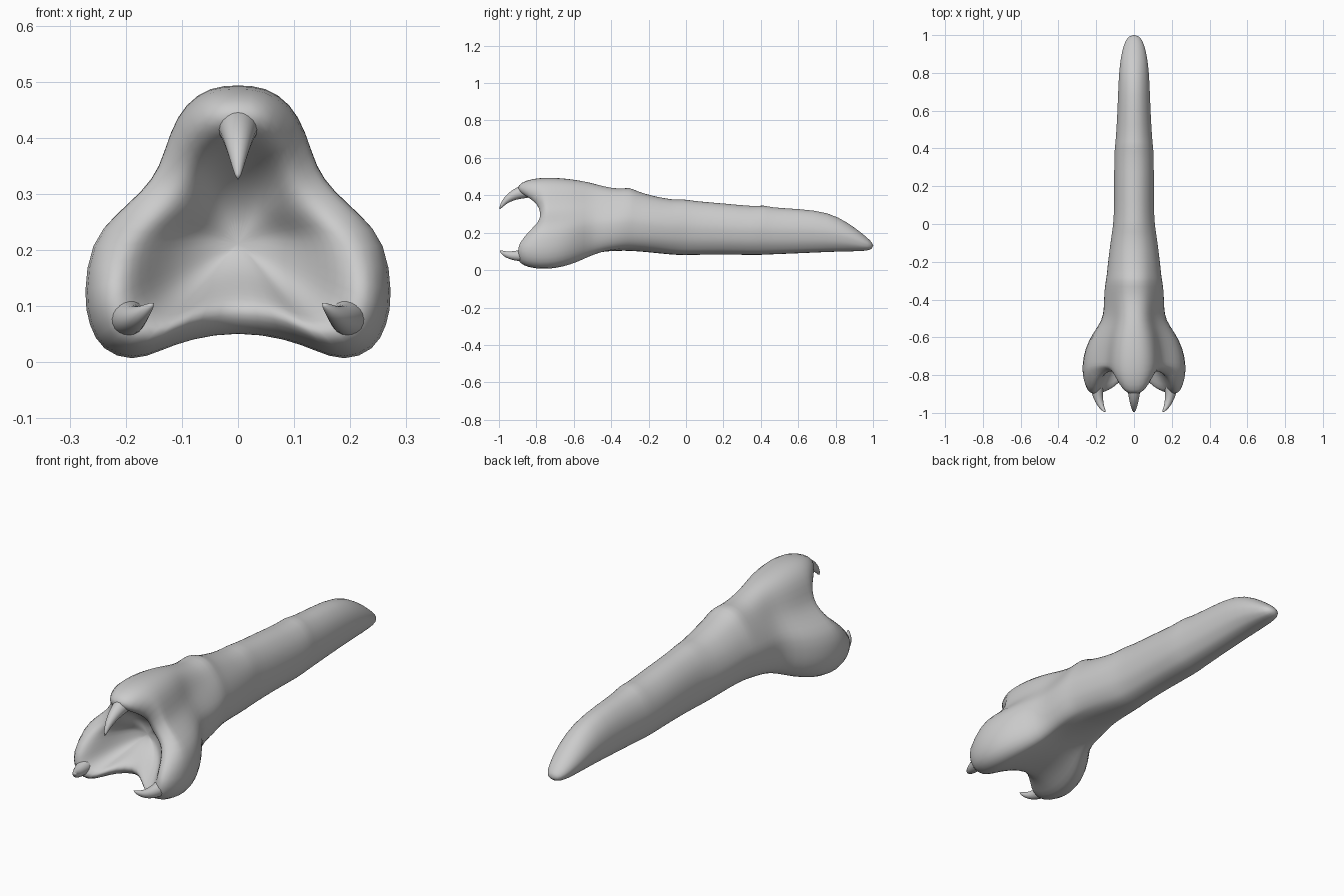
import bpy, bmesh, math
from mathutils import Vector

if "Cube" in bpy.data.objects:
    bpy.data.objects.remove(bpy.data.objects["Cube"])

grey = bpy.data.materials.new("pale grey")
grey.diffuse_color = (0.6, 0.6, 0.6, 1)
grey.use_nodes = True
grey.node_tree.nodes["Principled BSDF"].inputs["Base Color"].default_value = grey.diffuse_color

# body stations: y, half width, bottom z, top z, three-lobed share
STATIONS = [
    (0.99, 0.035, 0.108, 0.155, 0), (0.95, 0.055, 0.10, 0.19, 0),
    (0.87, 0.074, 0.098, 0.252, 0), (0.76, 0.083, 0.094, 0.312, 0),
    (0.60, 0.088, 0.086, 0.328, 0), (0.45, 0.097, 0.08, 0.335, 0),
    (0.42, 0.101, 0.078, 0.349, 0), (0.36, 0.106, 0.076, 0.340, 0),
    (0.20, 0.106, 0.08, 0.358, 0), (0.05, 0.107, 0.077, 0.368, 0),
    (-0.01, 0.112, 0.075, 0.381, 0), (-0.07, 0.122, 0.077, 0.374, 0),
    (-0.20, 0.140, 0.088, 0.402, 0.1), (-0.27, 0.147, 0.09, 0.425, 0.2),
    (-0.30, 0.153, 0.09, 0.444, 0.25), (-0.36, 0.163, 0.088, 0.433, 0.35),
    (-0.44, 0.163, 0.078, 0.448, 0.5), (-0.51, 0.172, 0.056, 0.468, 0.65),
    (-0.58, 0.225, 0.028, 0.482, 0.82), (-0.66, 0.263, 0.008, 0.492, 0.95),
    (-0.74, 0.278, -0.002, 0.496, 1),
]
# right half of the three-lobed outline, top to bottom (x, z)
OUTLINE = [(0, .493), (.05, .49), (.095, .46), (.122, .41), (.14, .345),
           (.17, .305), (.22, .262), (.265, .215), (.278, .12), (.268, .065),
           (.245, .02), (.19, .0), (.14, .02), (.085, .042), (0, .055)]
LOOP = OUTLINE + [(-x, z) for x, z in OUTLINE[-2:0:-1]]
N = len(LOOP)
CENTRE = Vector((0, 0.22))


def lobe(x, z):
    """1 in the middle of a jaw lobe, 0 on the web between lobes."""
    a = math.degrees(math.atan2(z - CENTRE.y, abs(x)))
    d = min(abs(a - 90) / 42, abs(a + 32) / 52)
    t = max(0, 1 - d)
    return min(1, t * t * (3 - 2 * t) * 1.25)


def section(y, hw, z0, z1, w):
    """Blend from an ellipse to the three-lobed outline."""
    pts = []
    for x, z in LOOP:
        u, v = x / 0.278, (z - 0.2465) / 0.2465
        a = math.atan2(z - CENTRE.y, x)
        u = u * w + math.cos(a) * (1 - w)
        v = v * w + math.sin(a) * (1 - w)
        pts.append((u * hw, y, (z0 + z1) / 2 + v * (z1 - z0) / 2))
    return pts


# rings over the lip and into the maw: scale, y on lobe, y on web
MAW = [(0.99, -0.82, -0.755), (0.91, -0.885, -0.768), (0.80, -0.905, -0.78),
       (0.69, -0.88, -0.78), (0.58, -0.815, -0.765), (0.46, -0.755, -0.735),
       (0.32, -0.71, -0.70), (0.16, -0.68, -0.68)]


def maw_section(s, y_lobe, y_web):
    pts = []
    for x, z in LOOP:
        k = lobe(x, z)
        p = CENTRE + (Vector((x, z)) - CENTRE) * s
        pts.append((p.x, y_web + (y_lobe - y_web) * k, p.y))
    return pts


def loft(name, rings, start, end):
    """Skin closed rings and finish both ends with a fan to a point."""
    bm = bmesh.new()
    vs = [[bm.verts.new(p) for p in r] for r in rings]
    n = len(vs[0])
    for a, b in zip(vs, vs[1:]):
        for i in range(n):
            j = (i + 1) % n
            bm.faces.new((a[i], a[j], b[j], b[i]))
    for ring, tip in ((vs[0], start), (vs[-1], end)):
        v = bm.verts.new(tip)
        for i in range(n):
            bm.faces.new((ring[i], ring[(i + 1) % n], v))
    bmesh.ops.recalc_face_normals(bm, faces=bm.faces)
    for f in bm.faces:
        f.smooth = True
    me = bpy.data.meshes.new(name)
    bm.to_mesh(me)
    bm.free()
    me.materials.append(grey)
    ob = bpy.data.objects.new(name, me)
    bpy.context.collection.objects.link(ob)
    sub = ob.modifiers.new("smooth", 'SUBSURF')
    sub.levels = sub.render_levels = 1
    return ob


# body with three jaw lobes
rings = [section(*s) for s in STATIONS] + [maw_section(*m) for m in MAW]
loft("tentacle_body", rings, (0, 1.003, 0.13), (0, -0.675, 0.21))


def claw(name, base, bend, tip, radius):
    """Curved tapering spike along a quadratic path."""
    b, m, t = Vector(base), Vector(bend), Vector(tip)
    rings = []
    for k in range(7):
        f = k / 7
        c = b * (1 - f) ** 2 + m * 2 * f * (1 - f) + t * f * f
        d = ((m - b) * (1 - f) + (t - m) * f).normalized()
        side = d.cross(Vector((0, 0, 1))).normalized()
        up = side.cross(d)
        r = radius * (1 - f) ** 0.8
        rings.append([c + (side * math.cos(a) + up * math.sin(a)) * r
                      for a in (i * math.tau / 10 for i in range(10))])
    loft(name, rings, b, t)


# one claw on each lobe
claw("top_claw", (0, -0.84, 0.425), (0, -0.965, 0.405), (0, -1.0, 0.318), 0.042)
for side, label in ((1, "right"), (-1, "left")):
    claw(label + "_claw", (side * 0.2, -0.83, 0.085),
         (side * 0.195, -0.96, 0.06), (side * 0.146, -1.0, 0.11), 0.04)
